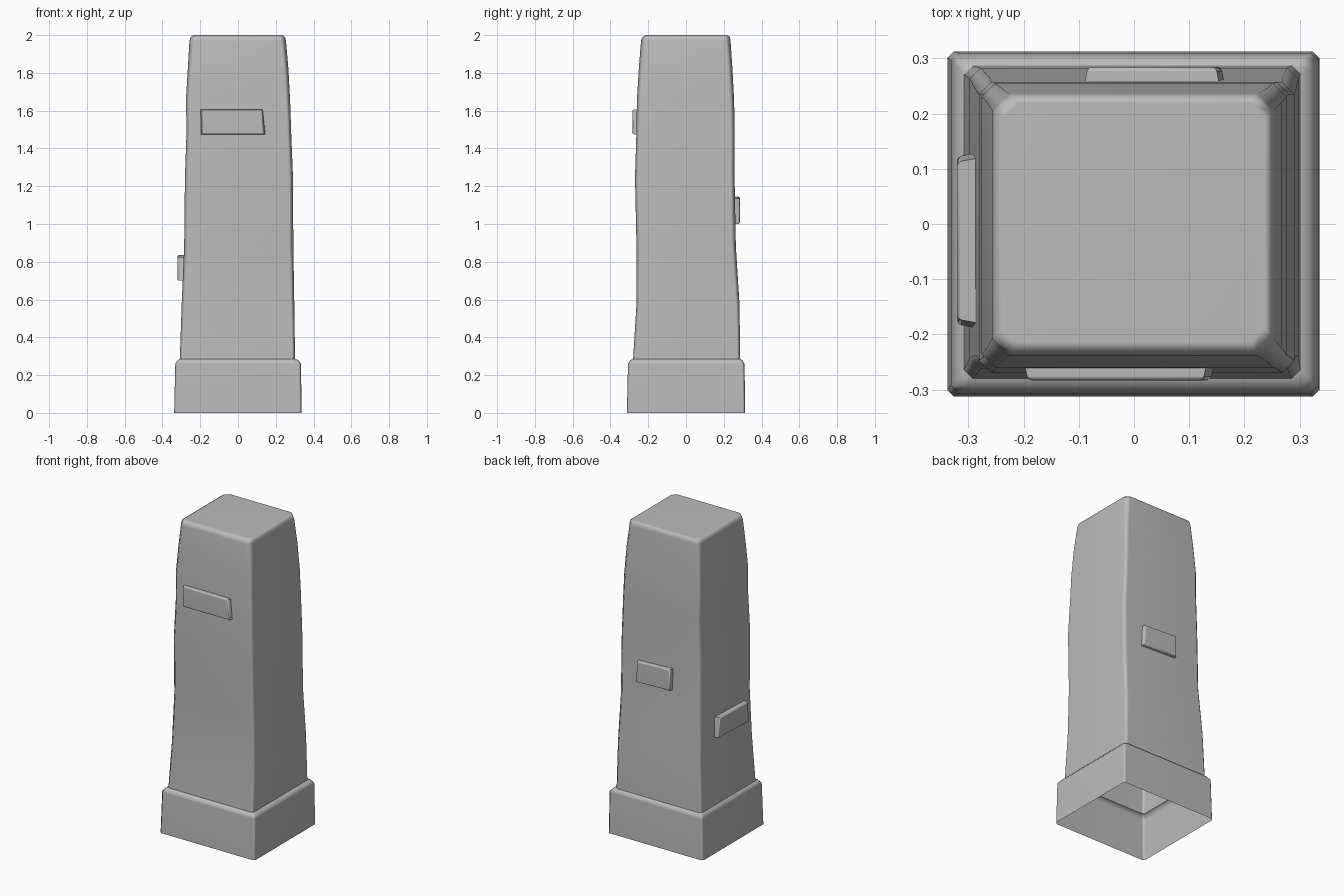
import bpy
import bmesh
import math
from mathutils import Vector

cube = bpy.data.objects.get("Cube")
if cube:
    bpy.data.objects.remove(cube, do_unlink=True)

stone = bpy.data.materials.new("grey stone")
stone.use_nodes = True
stone.diffuse_color = (0.5, 0.5, 0.5, 1)
stone.node_tree.nodes["Principled BSDF"].inputs["Base Color"].default_value = (0.5, 0.5, 0.5, 1)


def finish(bm, name):
    """Turn a bmesh into a smooth stone object with flat-looking large faces."""
    bmesh.ops.recalc_face_normals(bm, faces=bm.faces[:])
    mesh = bpy.data.meshes.new(name)
    bm.to_mesh(mesh)
    bm.free()
    mesh.materials.append(stone)
    obj = bpy.data.objects.new(name, mesh)
    bpy.context.collection.objects.link(obj)
    bpy.ops.object.select_all(action='DESELECT')
    obj.select_set(True)
    bpy.context.view_layer.objects.active = obj
    bpy.ops.object.shade_smooth_by_angle(angle=math.radians(50))
    weighted = obj.modifiers.new("weighted normals", 'WEIGHTED_NORMAL')
    weighted.keep_sharp = True
    return obj


def chamfered_ring(bm, z, x0, x1, y0, y1, c):
    """Rectangle with cut corners at height z."""
    pts = [(x0 + c, y0), (x1 - c, y0), (x1, y0 + c), (x1, y1 - c),
           (x1 - c, y1), (x0 + c, y1), (x0, y1 - c), (x0, y0 + c)]
    return [bm.verts.new((x, y, z)) for x, y in pts]


def loft(name, levels):
    """Skin a stack of rings, open below and closed on top."""
    bm = bmesh.new()
    rings = [chamfered_ring(bm, *level) for level in levels]
    for low, high in zip(rings, rings[1:]):
        for i in range(len(low)):
            j = (i + 1) % len(low)
            bm.faces.new((low[i], low[j], high[j], high[i]))
    bm.faces.new(rings[-1])
    return finish(bm, name)


# Hollow pillar: plinth, ledge, worn shaft and rounded top
loft("pillar", [
    # z, left, right, front, back, corner cut
    (0, -.338, .336, -.313, .313, .012),
    (.26, -.332, .334, -.307, .31, .014),
    (.28, -.318, .318, -.295, .297, .016),
    (.285, -.308, .302, -.28, .287, .016),
    (.58, -.298, .298, -.262, .283, .02),
    (.88, -.285, .293, -.262, .264, .024),
    (1.25, -.281, .291, -.27, .257, .022),
    (1.5, -.272, .281, -.262, .257, .022),
    (1.65, -.276, .276, -.26, .255, .024),
    (1.82, -.266, .267, -.25, .246, .026),
    (1.97, -.257, .254, -.238, .236, .03),
    (1.99, -.251, .249, -.231, .232, .03),
    (2, -.235, .237, -.214, .219, .026),
])


def brick(name, facing, corners, wall, depth):
    """Raised block; corners are (along, z) on the wall facing the given way."""
    bm = bmesh.new()

    def place(along, out, z):
        p = Vector((along, out, z))
        return p if facing == 'y' else Vector((out, along, z))

    mid = sum(a for a, z in corners) / 4
    inner = [bm.verts.new(place(a, wall, z)) for a, z in corners]
    outer = [bm.verts.new(place(mid + (a - mid) * .95, wall + depth, z)) for a, z in corners]
    bm.faces.new(inner)
    bm.faces.new(outer)
    for i in range(4):
        j = (i + 1) % 4
        bm.faces.new((inner[i], inner[j], outer[j], outer[i]))
    rim = [e for e in bm.edges if all(v in outer for v in e.verts)]
    bmesh.ops.bevel(bm, geom=rim, offset=.008, segments=2, profile=.5, affect='EDGES')
    return finish(bm, name)


# Protruding bricks on three sides
brick("front_brick", 'y', [(-.2, 1.475), (.147, 1.475), (.133, 1.605), (-.2, 1.605)], -.25, -.034)
brick("back_brick", 'y', [(-.09, 1.01), (.165, 1), (.155, 1.135), (-.09, 1.145)], .25, .035)
brick("right_brick", 'x', [(-.19, .7), (.13, .71), (.12, .835), (-.18, .825)], -.28, -.041)
